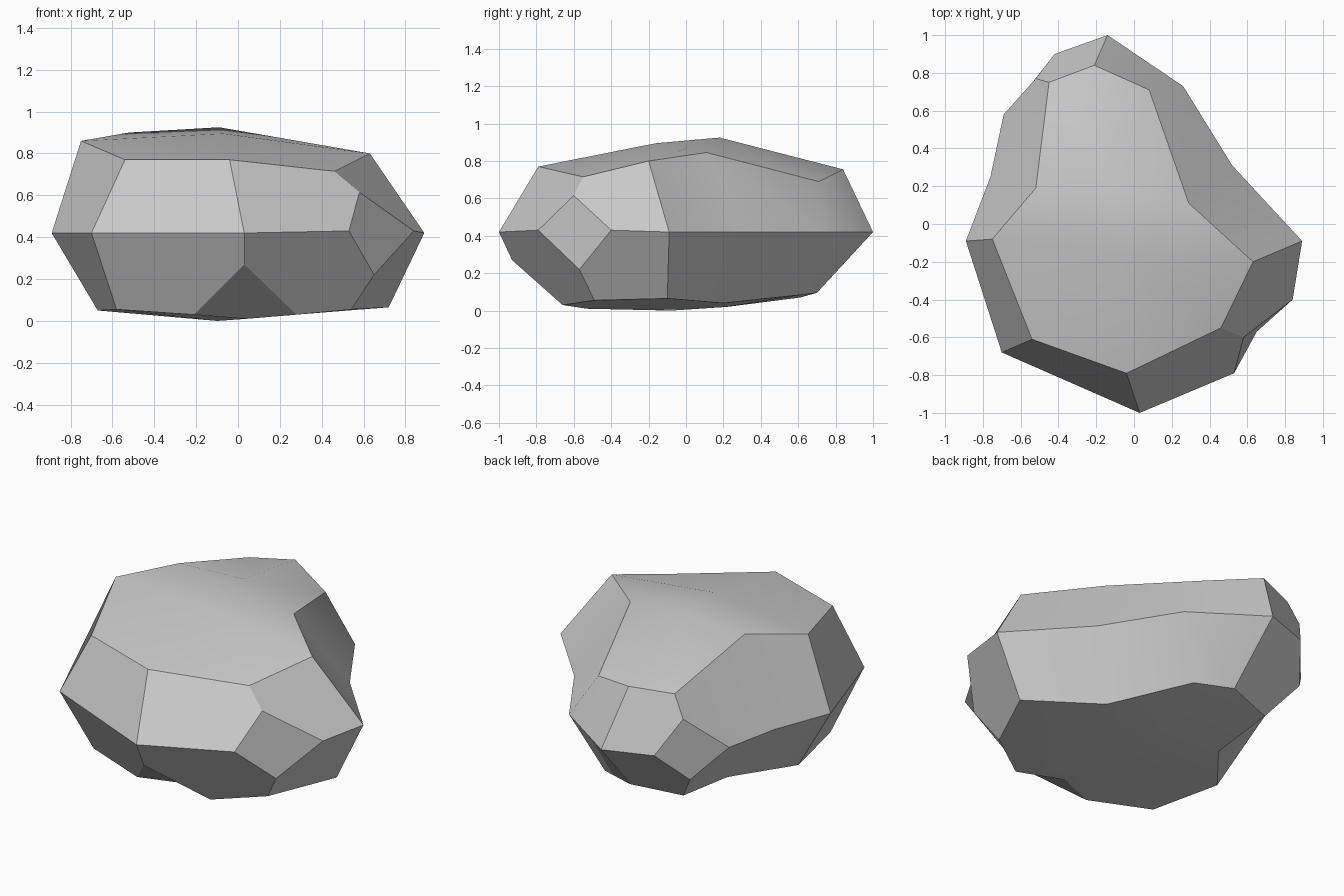
import bpy
import bmesh

cube = bpy.data.objects.get("Cube")
if cube:
    bpy.data.objects.remove(cube)

# Ten columns run round the boulder, starting at the front and heading to +x
top = [(-.04, -.79, .77), (.46, -.55, .715), (.63, -.2, .8), (.29, .11, .845), (.08, .71, .69),
       (-.21, .84, .755), (-.45, .75, .74), (-.52, .19, .9), (-.75, -.08, .86), (-.54, -.61, .77)]
waist = [(.03, -1), None, (.89, -.09), (.52, .31), (.26, .73),
         (-.14, 1), None, (-.76, .25), (-.89, -.09), (-.7, -.68)]
base = [None, (.54, -.49, .055), (.72, -.1, .065), (.36, .2, .04), (.1, .62, .085),
        (-.12, .7, .095), (-.41, .61, .07), (-.42, .21, .03), (-.67, -.1, .05), (-.58, -.53, .055)]

# Chipped corners that replace a point: upper, before, lower, after
waist_chips = {1: [(.58, -.6, .615), (.53, -.79, .43), (.65, -.57, .22), (.84, -.4, .43)],
               6: [(-.52, .77, .615), (-.42, .9, .42), (-.545, .74, .25), (-.69, .58, .42)]}
base_chip = [(.03, -.93, .27), (-.21, -.65, .03), (.04, -.53, .01), (.28, -.66, .03)]

# Gentle summits of the top and underside: front, back
top_hubs = [(-.07, -.16, .895), (-.09, .18, .925)]
base_hubs = [(-.1, -.08, 0), (-.05, .22, .02)]

bm = bmesh.new()
COUNT = len(top)
WAIST_Z = .42


def verts(points):
    return [p and bm.verts.new(p) for p in points]


def fan(ring, hubs):
    """Close a ring of (vertex, hub index) pairs around two hubs."""
    for (a, i), (b, j) in zip(ring, ring[1:] + ring[:1]):
        bm.faces.new((a, b, hubs[i]) if i == j else (a, b, hubs[j], hubs[i]))


top = verts(top)
waist = verts([p and (*p, WAIST_Z) for p in waist])
base = verts(base)
waist_chips = {i: verts(c) for i, c in waist_chips.items()}
base_chip = verts(base_chip)


def upper_edge(i, after):
    """Top to waist along one column, on the chosen side of any chip."""
    if i in waist_chips:
        up, before, down, later = waist_chips[i]
        return [top[i], up, later if after else before]
    return [top[i], waist[i]]


def lower_edge(i, after):
    """Waist to base along one column, on the chosen side of any chip."""
    if i in waist_chips:
        up, before, down, later = waist_chips[i]
        return [later if after else before, down, base[i]]
    if i == 0:
        return [waist[0], base_chip[0], base_chip[3 if after else 1]]
    return [waist[i], base[i]]


# Side panels
for i in range(COUNT):
    j = (i + 1) % COUNT
    for edge in (upper_edge, lower_edge):
        bm.faces.new(edge(i, True) + edge(j, False)[::-1])

# Chip facets
for chip in [*waist_chips.values(), base_chip]:
    bm.faces.new(chip)

# Top and underside
hub_of = [int(3 <= i <= 7) for i in range(COUNT)]
fan(list(zip(top, hub_of)), verts(top_hubs))
chip_rim = [(v, 0) for v in base_chip[1:]]
fan(chip_rim + list(zip(base, hub_of))[1:], verts(base_hubs))

bmesh.ops.recalc_face_normals(bm, faces=bm.faces)
mesh = bpy.data.meshes.new("boulder")
bm.to_mesh(mesh)
bm.free()
boulder = bpy.data.objects.new("boulder", mesh)
bpy.context.collection.objects.link(boulder)

# Stone colour
stone = bpy.data.materials.new("grey stone")
stone.use_nodes = True
colour = (.6, .6, .6, 1)
stone.diffuse_color = colour
stone.node_tree.nodes["Principled BSDF"].inputs["Base Color"].default_value = colour
mesh.materials.append(stone)

# Soft within each weathered plane, crisp between planes
bpy.context.view_layer.objects.active = boulder
boulder.select_set(True)
bpy.ops.object.shade_smooth_by_angle(angle=.52)
